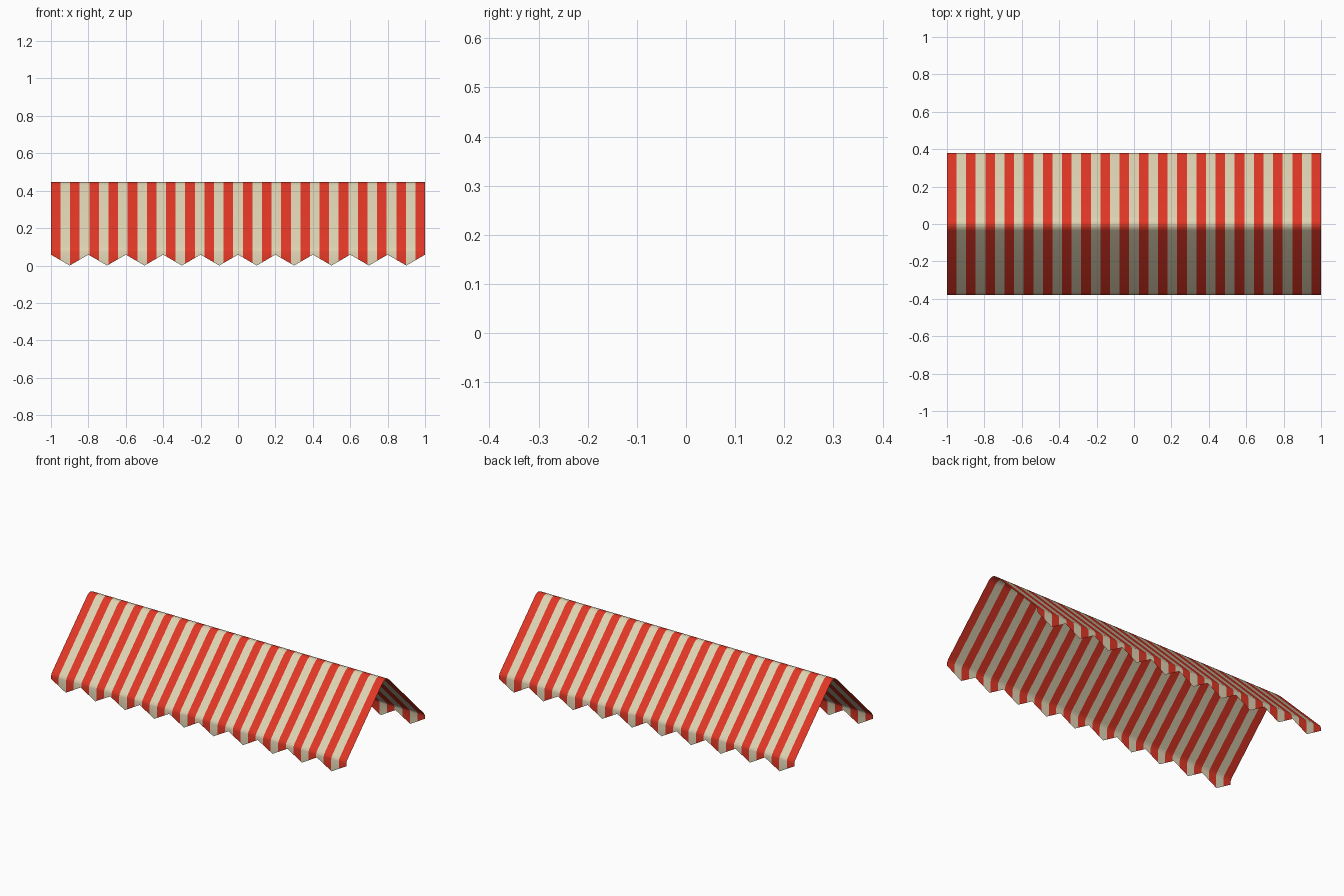
import bpy
import bmesh
import math

if "Cube" in bpy.data.objects:
    bpy.data.objects.remove(bpy.data.objects["Cube"])

STRIPES = 39          # alternating red / cream, red at both ends
TEETH = 10            # zigzag teeth along each valance
VALLEY, TIP = 0.058, 0.0


def material(name, rgb):
    m = bpy.data.materials.new(name)
    m.diffuse_color = (*rgb, 1)
    m.use_nodes = True
    m.node_tree.nodes["Principled BSDF"].inputs["Base Color"].default_value = m.diffuse_color
    return m


def hem(x):
    """Height of the zigzag lower edge: valleys at the ends, tips mid-tooth."""
    t = ((x + 1) / 2 * TEETH) % 1
    return TIP + (VALLEY - TIP) * abs(2 * t - 1)


# Half cross-section from front eave to ridge (y, z), then mirrored to the back
half = [(-0.38, None), (-0.38, 0.075), (-0.376, 0.087), (-0.366, 0.099),
        (-0.036, 0.428), (-0.02, 0.441), (0.0, 0.447)]
profile = half + [(-y, z) for y, z in reversed(half[:-1])]

# Columns at every stripe edge and every tooth tip or valley
xs = {round(-1 + 2 * i / STRIPES, 5) for i in range(STRIPES + 1)}
xs |= {round(-1 + i / TEETH, 5) for i in range(2 * TEETH + 1)}
xs = sorted(xs)

# Striped cloth sheet with both hanging valances
bm = bmesh.new()
cols = [[bm.verts.new((x, y, hem(x) if z is None else z)) for y, z in profile]
        for x in xs]
for i in range(len(xs) - 1):
    stripe = math.floor(((xs[i] + xs[i + 1]) / 2 + 1) / 2 * STRIPES)
    a, b = cols[i], cols[i + 1]
    for j in range(len(profile) - 1):
        f = bm.faces.new((a[j], b[j], b[j + 1], a[j + 1]))
        f.material_index = stripe % 2
        f.smooth = True

mesh = bpy.data.meshes.new("awning_cloth")
bm.to_mesh(mesh)
bm.free()
mesh.materials.append(material("awning red", (0.75, 0.038, 0.019)))
mesh.materials.append(material("canvas cream", (0.73, 0.65, 0.45)))
awning = bpy.data.objects.new("awning_cloth", mesh)
bpy.context.collection.objects.link(awning)
